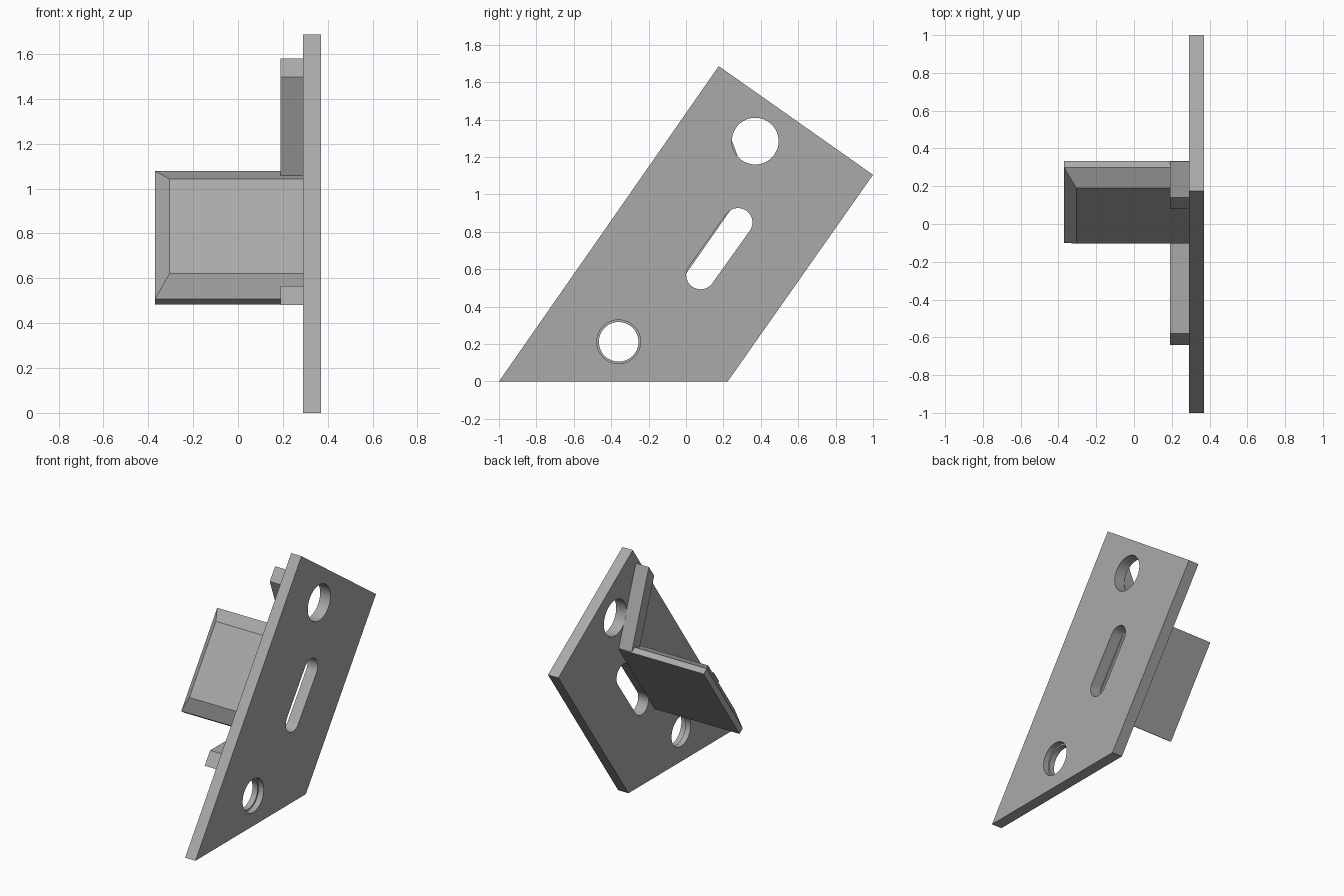
import bpy, bmesh, math

if "Cube" in bpy.data.objects:
    bpy.data.objects.remove(bpy.data.objects["Cube"])

grey = bpy.data.materials.new("plain grey")
grey.diffuse_color = (0.40, 0.40, 0.40, 1)
grey.use_nodes = True
grey.node_tree.nodes["Principled BSDF"].inputs["Base Color"].default_value = grey.diffuse_color


def finish(name, bm):
    bmesh.ops.recalc_face_normals(bm, faces=bm.faces)
    mesh = bpy.data.meshes.new(name)
    bm.to_mesh(mesh)
    bm.free()
    mesh.materials.append(grey)
    ob = bpy.data.objects.new(name, mesh)
    bpy.context.collection.objects.link(ob)
    return ob


def prism(name, outline, x0, x1):
    """Extrude a (y, z) outline from x0 to x1."""
    bm = bmesh.new()
    face = bm.faces.new([bm.verts.new((x0, y, z)) for y, z in outline])
    ext = bmesh.ops.extrude_face_region(bm, geom=[face])["geom"]
    bmesh.ops.translate(bm, vec=(x1 - x0, 0, 0),
                        verts=[v for v in ext if isinstance(v, bmesh.types.BMVert)])
    return finish(name, bm)


def arc(cy, cz, r, start=0.0, sweep=2 * math.pi, n=48, closed=True):
    steps = n if closed else n + 1
    return [(cy + r * math.cos(start + sweep * i / n),
             cz + r * math.sin(start + sweep * i / n)) for i in range(steps)]


def cut(target, cutter):
    mod = target.modifiers.new("cut", "BOOLEAN")
    mod.operation = "DIFFERENCE"
    mod.solver = "EXACT"
    mod.object = cutter
    cutter.hide_render = True
    bpy.context.view_layer.objects.active = target
    bpy.ops.object.modifier_apply(modifier=mod.name)
    bpy.data.objects.remove(cutter)


# Slanted mounting plate
X_IN, X_OUT = 0.29, 0.37
plate = prism("mounting_plate",
              [(-1, 0), (0.223, 0), (1, 1.105), (0.175, 1.686)], X_IN, X_OUT)

# Upper hole, lower stepped hole and slot
cut(plate, prism("upper_hole_cutter", arc(0.37, 1.285, 0.125), 0.2, 0.5))
cut(plate, prism("lower_hole_cutter", arc(-0.36, 0.212, 0.106), 0.2, 0.5))
cut(plate, prism("lower_recess_cutter", arc(-0.36, 0.212, 0.117), 0.33, 0.5))
slant = math.atan2(0.28, 0.20)
slot = (arc(0.278, 0.85, 0.077, slant - math.pi / 2, math.pi, 24, False)
        + arc(0.078, 0.57, 0.077, slant + math.pi / 2, math.pi, 24, False))
cut(plate, prism("slot_cutter", slot, 0.2, 0.5))
bpy.ops.object.select_all(action="DESELECT")
plate.select_set(True)
bpy.context.view_layer.objects.active = plate
bpy.ops.object.shade_smooth_by_angle(angle=math.radians(30))

# Projecting tongue: flat at the back, chamfered on the three free edges
A = math.atan2(1.686, 1.175)
LENGTH, RIM, RISE, INSET = 0.697, 0.043, 0.068, 0.092


def tongue_point(x, s, t):
    return (x, -0.10 + s * math.cos(A) - t * math.sin(A),
            0.507 + s * math.sin(A) + t * math.cos(A))


bm = bmesh.new()
for s, s_in in ((0, INSET), (LENGTH, LENGTH - INSET)):
    for x in (-0.37, X_IN):
        bm.verts.new(tongue_point(x, s, -RIM))
        bm.verts.new(tongue_point(x, s, 0))
    for x in (-0.305, X_IN):
        bm.verts.new(tongue_point(x, s_in, RISE))
bmesh.ops.convex_hull(bm, input=bm.verts)
bmesh.ops.dissolve_limit(bm, angle_limit=math.radians(1),
                         verts=bm.verts, edges=bm.edges)
finish("tongue", bm)

# Ribs running from the tongue to the plate's long edge
prism("lower_rib", [(-0.64, 0.48), (-0.066, 0.48), (-0.06, 0.565), (-0.58, 0.565)],
      0.19, X_IN)
prism("upper_rib", [(0.14, 1.58), (0.08, 1.497), (0.247, 1.04), (0.33, 1.056)],
      0.19, X_IN)
